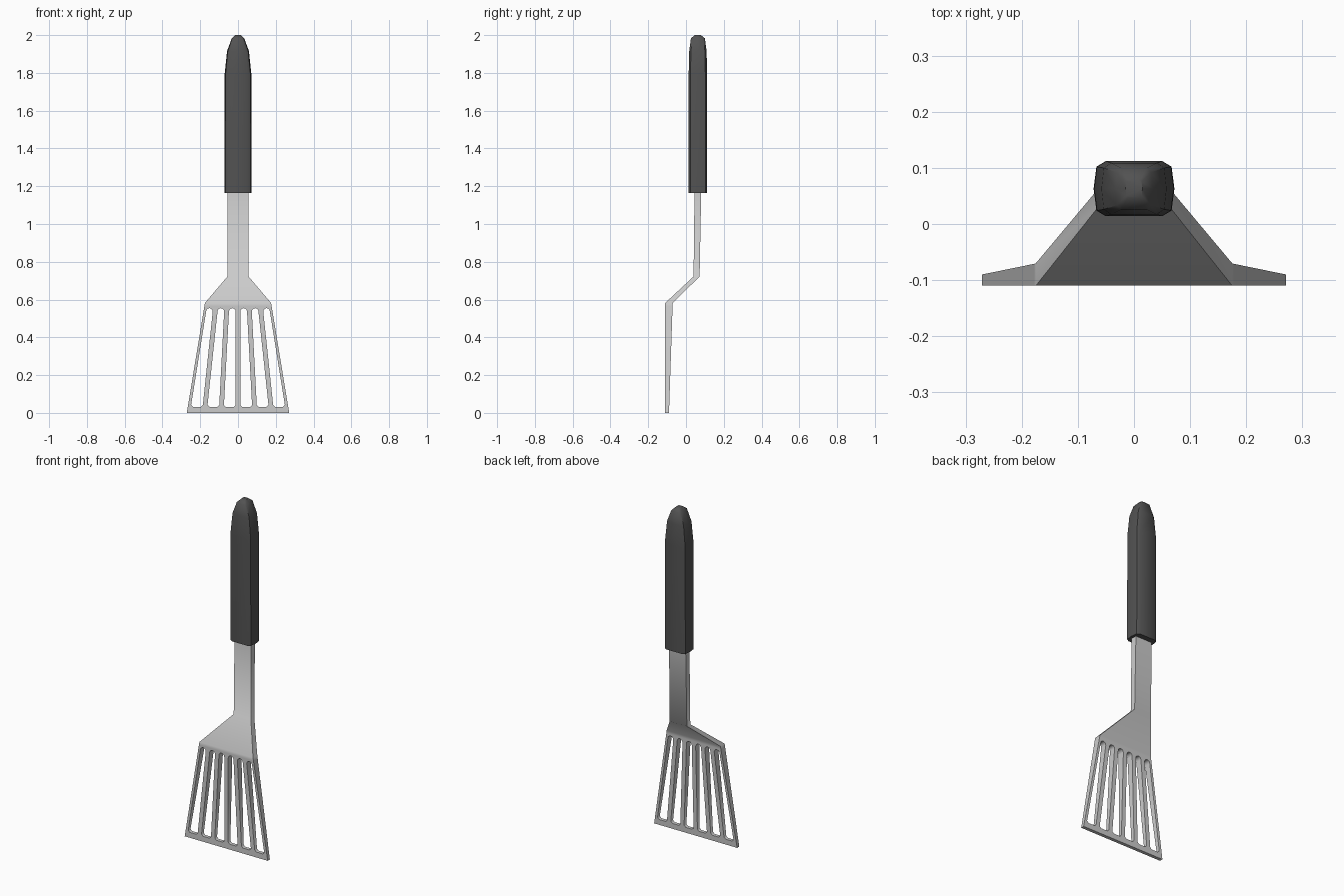
import bpy, bmesh, math

if "Cube" in bpy.data.objects:
    bpy.data.objects.remove(bpy.data.objects["Cube"])


def material(name, v):
    m = bpy.data.materials.new(name)
    m.diffuse_color = (v, v, v, 1)
    m.use_nodes = True
    m.node_tree.nodes["Principled BSDF"].inputs["Base Color"].default_value = m.diffuse_color
    return m


def loft(name, rings, mat):
    """Skin a list of equal-length point rings into a closed solid."""
    bm = bmesh.new()
    loops = [[bm.verts.new(p) for p in ring] for ring in rings]
    n = len(loops[0])
    for a, b in zip(loops, loops[1:]):
        for i in range(n):
            j = (i + 1) % n
            bm.faces.new((a[i], a[j], b[j], b[i]))
    bm.faces.new(loops[0][::-1])
    bm.faces.new(loops[-1])
    bmesh.ops.recalc_face_normals(bm, faces=bm.faces)
    me = bpy.data.meshes.new(name)
    bm.to_mesh(me)
    bm.free()
    me.materials.append(mat)
    ob = bpy.data.objects.new(name, me)
    bpy.context.collection.objects.link(ob)
    return ob


def activate(ob):
    bpy.ops.object.select_all(action='DESELECT')
    ob.select_set(True)
    bpy.context.view_layer.objects.active = ob


def smooth(ob, degrees):
    activate(ob)
    bpy.ops.object.shade_smooth_by_angle(angle=math.radians(degrees))


steel = material("brushed steel", 0.6)
grip = material("dark grip", 0.085)

# Blade, bent neck and shank: (z, half width, front y, back y)
profile = [(0, 0.271, -0.11, -0.09), (0.565, 0.178, -0.11, -0.071),
           (0.582, 0.175, -0.11, -0.07), (0.722, 0.056, 0.04, 0.072),
           (1.25, 0.054, 0.046, 0.082)]
blade = loft("blade_and_shank",
             [[(-w, f, z), (w, f, z), (w, b, z), (-w, b, z)]
              for z, w, f, b in profile], steel)

# Six fanned slots with rounded ends
for k in range(6):
    s = k - 2.5
    xb, xt = s * 0.0868, s * 0.0605       # centre at bottom and top
    hb, ht = 0.031, 0.0175                # half widths
    pts = [(xb - hb, 0.042), (xb - hb + 0.01, 0.032),
           (xb + hb - 0.01, 0.032), (xb + hb, 0.042)]
    for i in range(7):
        a = math.pi * i / 6
        pts.append((xt + ht * math.cos(a), 0.537 + ht * math.sin(a)))
    cutter = loft("slot_cutter", [[(x, y, z) for x, z in pts]
                                  for y in (-0.2, 0.0)], steel)
    cutter.hide_render = True
    activate(blade)
    mod = blade.modifiers.new("slot", 'BOOLEAN')
    mod.operation = 'DIFFERENCE'
    mod.solver = 'EXACT'
    mod.object = cutter
    bpy.ops.object.modifier_apply(modifier=mod.name)
    bpy.data.objects.remove(cutter)
smooth(blade, 55)

# Handle: ten-sided section, tapering to a blunt tip
section = [(-0.7, -1), (0.7, -1), (0.93, -0.8), (1, 0), (0.93, 0.8),
           (0.7, 1), (-0.7, 1), (-0.93, 0.8), (-1, 0), (-0.93, -0.8)]
levels = [(1.163, 0.072, 0.049), (1.79, 0.071, 0.049),
          (1.915, 0.058, 0.046), (1.983, 0.033, 0.037), (2.0, 0.015, 0.016)]
handle = loft("handle", [[(x * w, 0.063 + y * d, z) for x, y in section]
                         for z, w, d in levels], grip)
smooth(handle, 40)
